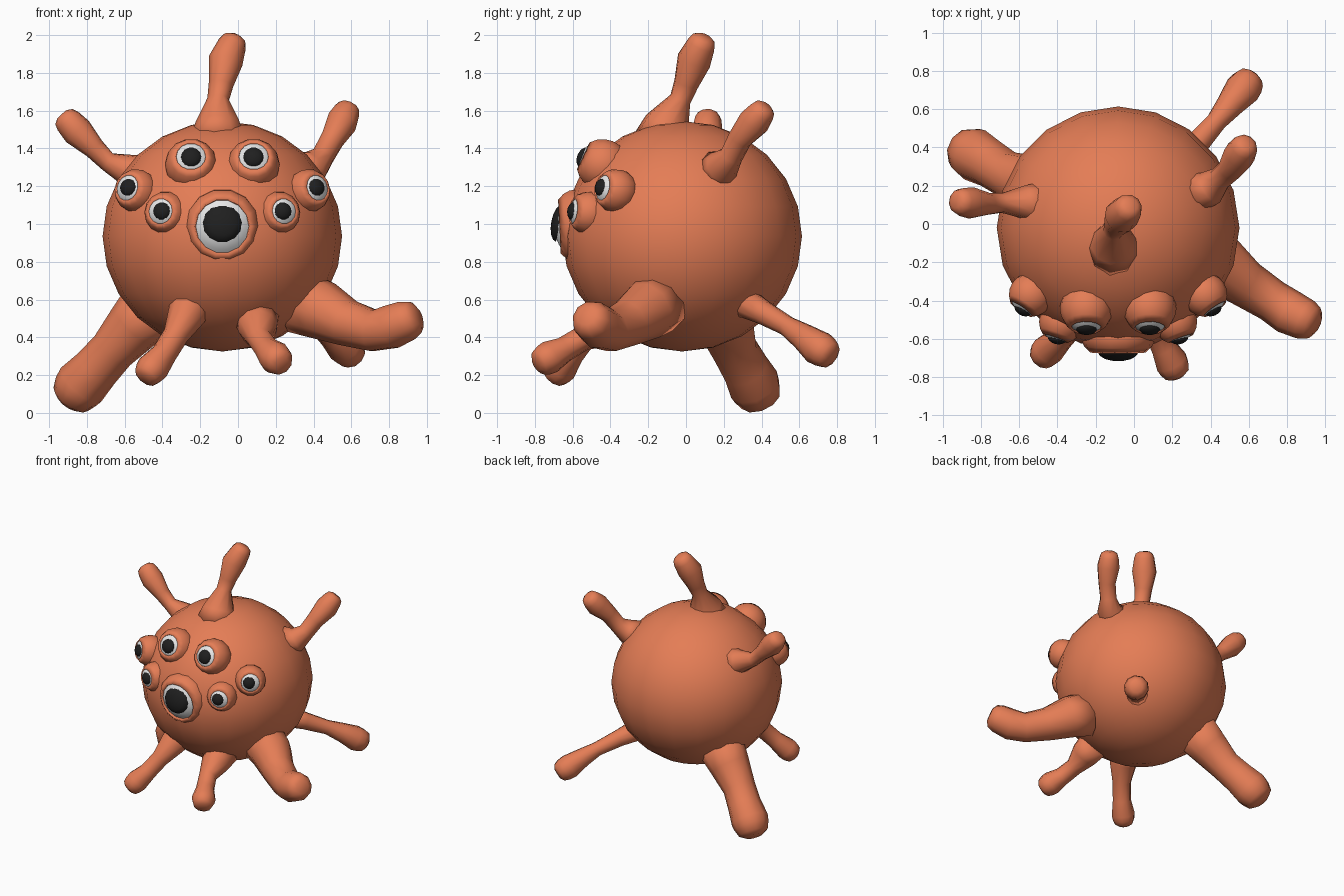
import bpy, bmesh, math
from mathutils import Vector

if "Cube" in bpy.data.objects:
    bpy.data.objects.remove(bpy.data.objects["Cube"])

CX = -0.083  # symmetry plane of the body


def make_mat(name, rgb):
    m = bpy.data.materials.new(name)
    m.diffuse_color = (*rgb, 1)
    m.use_nodes = True
    m.node_tree.nodes["Principled BSDF"].inputs["Base Color"].default_value = m.diffuse_color
    return m


SKIN = make_mat("orange skin", (0.78, 0.205, 0.092))
WHITE = make_mat("eye white", (0.9, 0.9, 0.9))
BLACK = make_mat("pupil black", (0.014, 0.014, 0.014))


def finish(bm, name, mat):
    bmesh.ops.recalc_face_normals(bm, faces=bm.faces)
    me = bpy.data.meshes.new(name)
    bm.to_mesh(me)
    bm.free()
    me.materials.append(mat)
    for p in me.polygons:
        p.use_smooth = True
    ob = bpy.data.objects.new(name, me)
    bpy.context.collection.objects.link(ob)
    return ob


def skin_rings(bm, rings, cap_start, cap_end):
    n = len(rings[0])
    for a, b in zip(rings, rings[1:]):
        for i in range(n):
            j = (i + 1) % n
            bm.faces.new((a[i], a[j], b[j], b[i]))
    if cap_start:
        bm.faces.new(rings[0][::-1])
    if cap_end:
        bm.faces.new(rings[-1])


def ring(bm, centre, u, v, r, n):
    return [bm.verts.new(centre + r * (u * math.cos(2 * math.pi * i / n) + v * math.sin(2 * math.pi * i / n)))
            for i in range(n)]


def limb(name, path, n=10):
    """Tapered tube through (x, y, z, radius) points with a blunt rounded tip."""
    pts = [Vector(p[:3]) for p in path]
    rad = [p[3] for p in path]
    end = (pts[-1] - pts[-2]).normalized()
    for along, shrink in ((0.42, 0.84), (0.64, 0.48)):
        pts.append(Vector(path[-1][:3]) + end * path[-1][3] * along)
        rad.append(path[-1][3] * shrink)
    bm = bmesh.new()
    rings = []
    u = None
    for i, p in enumerate(pts):
        t = (pts[min(i + 1, len(pts) - 1)] - pts[max(i - 1, 0)]).normalized()
        if u is None:
            u = t.orthogonal()
        u = (u - t * u.dot(t)).normalized()
        rings.append(ring(bm, p, u, t.cross(u), rad[i], n))
    skin_rings(bm, rings, True, True)
    return finish(bm, name, SKIN)


def lathe(name, centre, axis, profile, mat, cap_end, n=14):
    """Revolve (radius, height) pairs around an axis."""
    axis = axis.normalized()
    u = axis.cross(Vector((0, 0, 1))).normalized()
    v = axis.cross(u)
    bm = bmesh.new()
    rings = [ring(bm, centre + axis * h, u, v, r, n) for r, h in profile]
    skin_rings(bm, rings, False, cap_end)
    return finish(bm, name, mat)


def eye(name, centre, r, hole, pupil, lid_dir, look_dir, ball_ratio=0.93, flat=1.0):
    centre, lid_dir, look_dir = map(Vector, (centre, lid_dir, look_dir))
    ball = r * ball_ratio

    def squash(prof):
        return [(a, h * flat) for a, h in prof]
    # socket: ball open at the front with a short inner lip
    rim = math.asin(hole / r)
    prof = [(r * math.sin(a), r * math.cos(a))
            for a in (math.pi * 0.97 + (rim - math.pi * 0.97) * i / 8 for i in range(9))]
    prof.append((hole * 0.96, math.sqrt(ball ** 2 - (hole * 0.96) ** 2) - 0.004))
    lathe(name + "_socket", centre, lid_dir, squash(prof), SKIN, False)
    # white ball cap
    prof = [(ball * math.sin(a), ball * math.cos(a)) for a in (rim * 1.2 * k / 5 for k in (5, 4, 3, 2, 1, 0.3))]
    lathe(name + "_white", centre, lid_dir, squash(prof), WHITE, True)
    # bulging pupil
    base = math.sqrt(ball ** 2 - pupil ** 2) - 0.006
    top = ball + pupil * 0.25
    prof = [(pupil * math.sin(a), base + (top - base) * math.cos(a))
            for a in (math.pi / 2 * k / 4 for k in (4, 3, 2, 1, 0.3))]
    lathe(name + "_pupil", centre, look_dir, squash(prof), BLACK, True)


# round body
bm = bmesh.new()
bmesh.ops.create_uvsphere(bm, u_segments=20, v_segments=12, radius=1)
for vert in bm.verts:
    vert.co = Vector((vert.co.x * 0.634 + CX, vert.co.y * 0.634 - 0.02, vert.co.z * 0.61 + 0.935))
finish(bm, "body", SKIN)

# large central eye, flattened against the body
eye("main_eye", (CX, -0.583, 0.99), 0.197, 0.146, 0.106, (0, -1, -0.05), (0, -1, 0.2), 0.88, 0.66)

# mirrored pairs of small eyes: offset, y, z, radius, opening, pupil, socket and look directions
pairs = [("upper_eye", 0.165, -0.44, 1.312, 0.14, 0.08, 0.056, (0.01, -0.85, 0.40), (0.0, -0.87, 0.34)),
         ("outer_eye", 0.455, -0.37, 1.175, 0.116, 0.07, 0.048, (0.058, -0.085, 0.02), (0.047, -0.087, 0.02)),
         ("lower_eye", 0.298, -0.512, 1.058, 0.115, 0.068, 0.048, (0.036, -0.1, 0.012), (0.026, -0.1, 0.012))]
for name, dx, y, z, r, hole, pupil, d, e in pairs:
    for side, s in (("left", -1), ("right", 1)):
        eye(side + "_" + name, (CX + s * dx, y, z), r, hole, pupil, (s * d[0], d[1], d[2]), (s * e[0], e[1], e[2]))

# stalks on the upper half
limb("top_stalk", [(-0.105, -0.125, 1.44, 0.155), (-0.105, -0.1, 1.53, 0.122), (-0.105, -0.03, 1.66, 0.058),
                   (-0.09, 0.0, 1.74, 0.066), (-0.065, 0.042, 1.865, 0.092), (-0.03, 0.082, 1.952, 0.076)])
limb("left_stalk", [(-0.48, 0.105, 1.26, 0.12), (-0.57, 0.115, 1.28, 0.09), (-0.69, 0.11, 1.33, 0.052),
                    (-0.76, 0.105, 1.40, 0.058), (-0.85, 0.11, 1.49, 0.083), (-0.90, 0.115, 1.545, 0.074)])
limb("right_stalk", [(0.32, 0.16, 1.285, 0.105), (0.40, 0.19, 1.30, 0.092), (0.45, 0.24, 1.36, 0.062),
                     (0.50, 0.285, 1.45, 0.065), (0.55, 0.36, 1.54, 0.085), (0.575, 0.40, 1.592, 0.072)])

# legs on the lower half
limb("right_front_leg", [(0.33, -0.15, 0.585, 0.17), (0.45, -0.21, 0.54, 0.157), (0.58, -0.31, 0.475, 0.125),
                         (0.72, -0.40, 0.435, 0.112), (0.81, -0.46, 0.455, 0.118), (0.895, -0.50, 0.49, 0.108)])
limb("left_back_leg", [(-0.42, 0.17, 0.60, 0.18), (-0.55, 0.215, 0.46, 0.15), (-0.665, 0.26, 0.33, 0.122),
                       (-0.75, 0.315, 0.235, 0.126), (-0.83, 0.36, 0.15, 0.14), (-0.855, 0.375, 0.115, 0.132)])
limb("right_back_leg", [(0.2, 0.28, 0.60, 0.09), (0.32, 0.41, 0.53, 0.065), (0.43, 0.535, 0.46, 0.054),
                        (0.50, 0.62, 0.405, 0.072), (0.565, 0.70, 0.345, 0.094), (0.592, 0.735, 0.322, 0.088)])
limb("left_front_leg", [(-0.25, -0.36, 0.58, 0.115), (-0.272, -0.45, 0.52, 0.102), (-0.33, -0.535, 0.41, 0.068),
                        (-0.39, -0.605, 0.315, 0.068), (-0.45, -0.66, 0.24, 0.086), (-0.47, -0.68, 0.215, 0.08)])
limb("middle_front_leg", [(0.1, -0.34, 0.50, 0.12), (0.105, -0.45, 0.45, 0.105), (0.115, -0.555, 0.39, 0.066),
                          (0.155, -0.645, 0.335, 0.068), (0.195, -0.72, 0.295, 0.088), (0.21, -0.75, 0.28, 0.083)])
